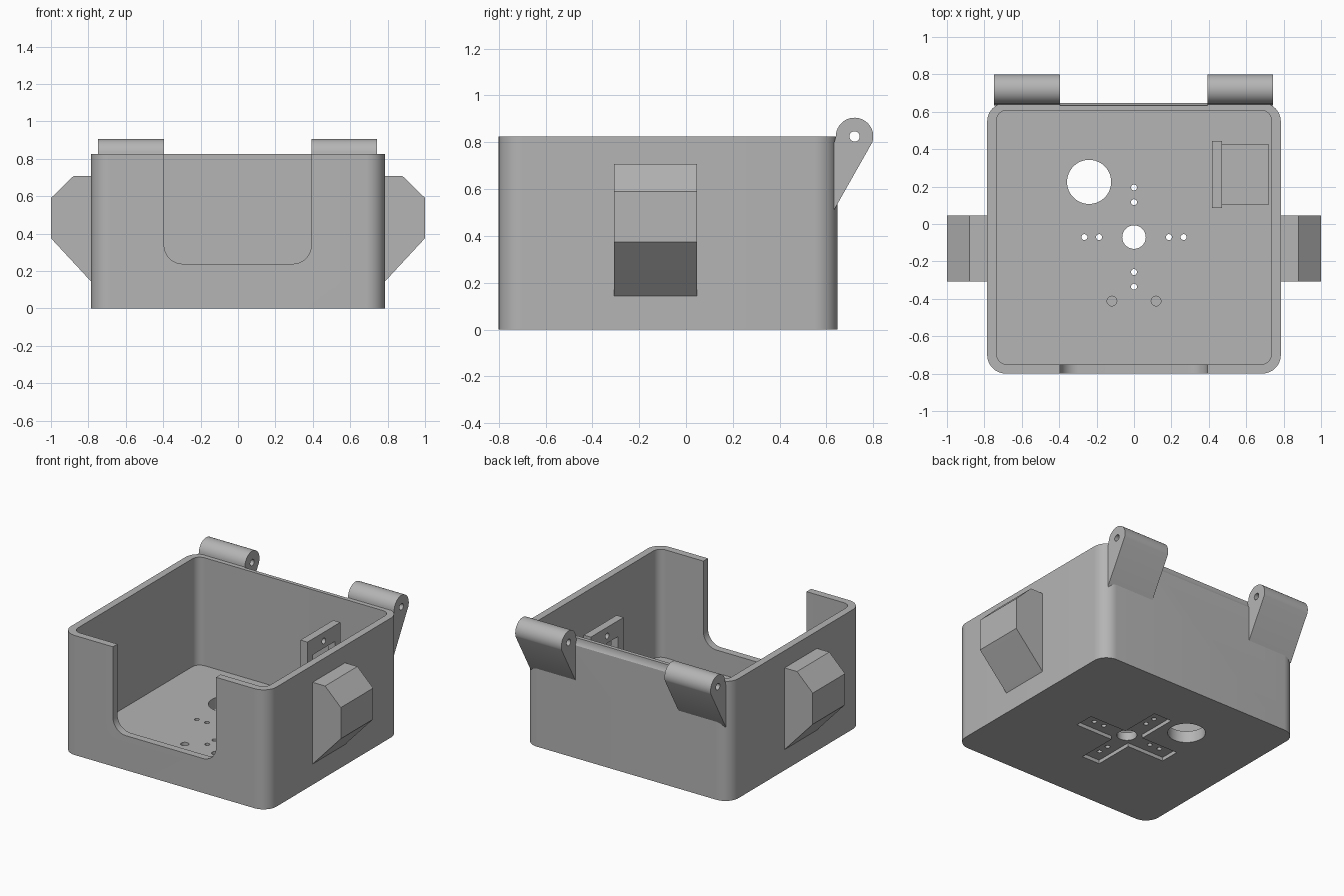
import bpy, bmesh, math
from mathutils import Vector

cube = bpy.data.objects.get("Cube")
if cube:
    bpy.data.objects.remove(cube, do_unlink=True)

grey = bpy.data.materials.new("plain_grey")
grey.use_nodes = True
COLOUR = (0.46, 0.46, 0.46, 1)
grey.diffuse_color = COLOUR
grey.node_tree.nodes["Principled BSDF"].inputs["Base Color"].default_value = COLOUR


def prism(name, profile, axis, lo, hi):
    """Extrude a 2D profile along an axis: X uses (y, z), Y uses (x, z), Z uses (x, y)."""
    place = {"X": lambda a, b: (lo, a, b), "Y": lambda a, b: (a, lo, b), "Z": lambda a, b: (a, b, lo)}[axis]
    bm = bmesh.new()
    face = bm.faces.new([bm.verts.new(place(a, b)) for a, b in profile])
    grown = bmesh.ops.extrude_face_region(bm, geom=[face])["geom"]
    step = Vector([(hi - lo) * (axis == k) for k in "XYZ"])
    bmesh.ops.translate(bm, verts=[v for v in grown if isinstance(v, bmesh.types.BMVert)], vec=step)
    bmesh.ops.recalc_face_normals(bm, faces=bm.faces)
    mesh = bpy.data.meshes.new(name)
    bm.to_mesh(mesh)
    bm.free()
    mesh.materials.append(grey)
    obj = bpy.data.objects.new(name, mesh)
    bpy.context.collection.objects.link(obj)
    return obj


def arc(a, b, r, start, end, n):
    angles = [math.radians(start + (end - start) * i / n) for i in range(n + 1)]
    return [(a + r * math.cos(t), b + r * math.sin(t)) for t in angles]


def circle(a, b, r, n=32):
    return arc(a, b, r, 0, 360, n)[:-1]


def rect(a0, a1, b0, b1):
    return [(a0, b0), (a1, b0), (a1, b1), (a0, b1)]


def rounded(a0, a1, b0, b1, r):
    return (arc(a1 - r, b1 - r, r, 0, 90, 12) + arc(a0 + r, b1 - r, r, 90, 180, 12)
            + arc(a0 + r, b0 + r, r, 180, 270, 12) + arc(a1 - r, b0 + r, r, 270, 360, 12))


def cut(target, *args):
    """Subtract a prism from the target, then discard the cutter."""
    tool = prism("cutter", *args)
    tool.hide_render = True
    mod = target.modifiers.new("cut", "BOOLEAN")
    mod.operation, mod.solver, mod.object = "DIFFERENCE", "EXACT", tool
    bpy.context.view_layer.objects.active = target
    bpy.ops.object.modifier_apply(modifier=mod.name)
    bpy.data.objects.remove(tool, do_unlink=True)


# Open box with rounded corners
HEIGHT, FLOOR = 0.825, 0.08
box = prism("open_box", rounded(-0.785, 0.785, -0.8, 0.648, 0.1), "Z", 0, HEIGHT)
cut(box, rounded(-0.735, 0.735, -0.75, 0.608, 0.055), "Z", FLOOR, 1)

# Front opening and clearance groove between the hinges
cut(box, rounded(-0.395, 0.392, 0.238, 1.2, 0.1), "Y", -0.9, -0.7)
PIN = (0.72, 0.825)
cut(box, circle(*PIN, 0.086, 48), "X", -0.395, 0.392)

# Cross shaped recess under the floor
HUB = -0.07
arm, half = 0.35, 0.068
cross = [(half, half), (half, arm), (-half, arm), (-half, half), (-arm, half), (-arm, -half),
         (-half, -half), (-half, -arm), (half, -arm), (half, -half), (arm, -half), (arm, half)]
cut(box, [(x, y + HUB) for x, y in cross], "Z", -0.1, 0.025)

# Floor holes: cable hole, hub hole, screw holes and two blind holes
cut(box, circle(-0.24, 0.225, 0.118, 48), "Z", -0.1, 0.2)
cut(box, circle(0, HUB, 0.063), "Z", -0.1, 0.2)
for d in (0.187, 0.265):
    for x, y in ((d, 0), (-d, 0), (0, d), (0, -d)):
        cut(box, circle(x, y + HUB, 0.016, 16), "Z", -0.1, 0.2)
for x in (-0.118, 0.118):
    cut(box, circle(x, -0.412, 0.026, 24), "Z", 0.055, 0.2)
parts = [box]

# Hinge knuckles with tapered supports
knuckle = arc(*PIN, 0.08, -18, 180, 28) + [(0.633, 0.8), (0.633, 0.512)]
for side, lo, hi in (("right", -0.748, -0.396), ("left", 0.392, 0.744)):
    hinge = prism(side + "_hinge", knuckle, "X", lo, hi)
    cut(hinge, circle(*PIN, 0.022, 24), "X", -1, 1)
    parts.append(hinge)

# Faceted side lugs
lug = [(0.76, 0.118), (0.785, 0.143), (1, 0.375), (1, 0.59), (0.88, 0.707), (0.76, 0.707)]
for side, s in (("right", -1), ("left", 1)):
    parts.append(prism(side + "_lug", [(s * x, z) for x, z in lug], "Y", -0.307, 0.046))

# Inner mounting plate with window and screw holes, on a low support block
plate = prism("mounting_plate", rect(0.086, 0.444, FLOOR - 0.01, 0.75), "X", 0.416, 0.47)
cut(plate, rect(0.145, 0.385, 0.19, 0.64), "X", 0.3, 0.6)
for z in (0.14, 0.69):
    cut(plate, circle(0.265, z, 0.02, 16), "X", 0.3, 0.6)
parts.append(plate)
parts.append(prism("plate_support", rect(0.105, 0.425, FLOOR - 0.01, 0.18), "X", 0.465, 0.722))

# Smooth curved walls, keep edges sharp
bpy.ops.object.select_all(action="DESELECT")
for obj in parts:
    obj.select_set(True)
bpy.context.view_layer.objects.active = box
bpy.ops.object.shade_smooth_by_angle(angle=math.radians(30))
